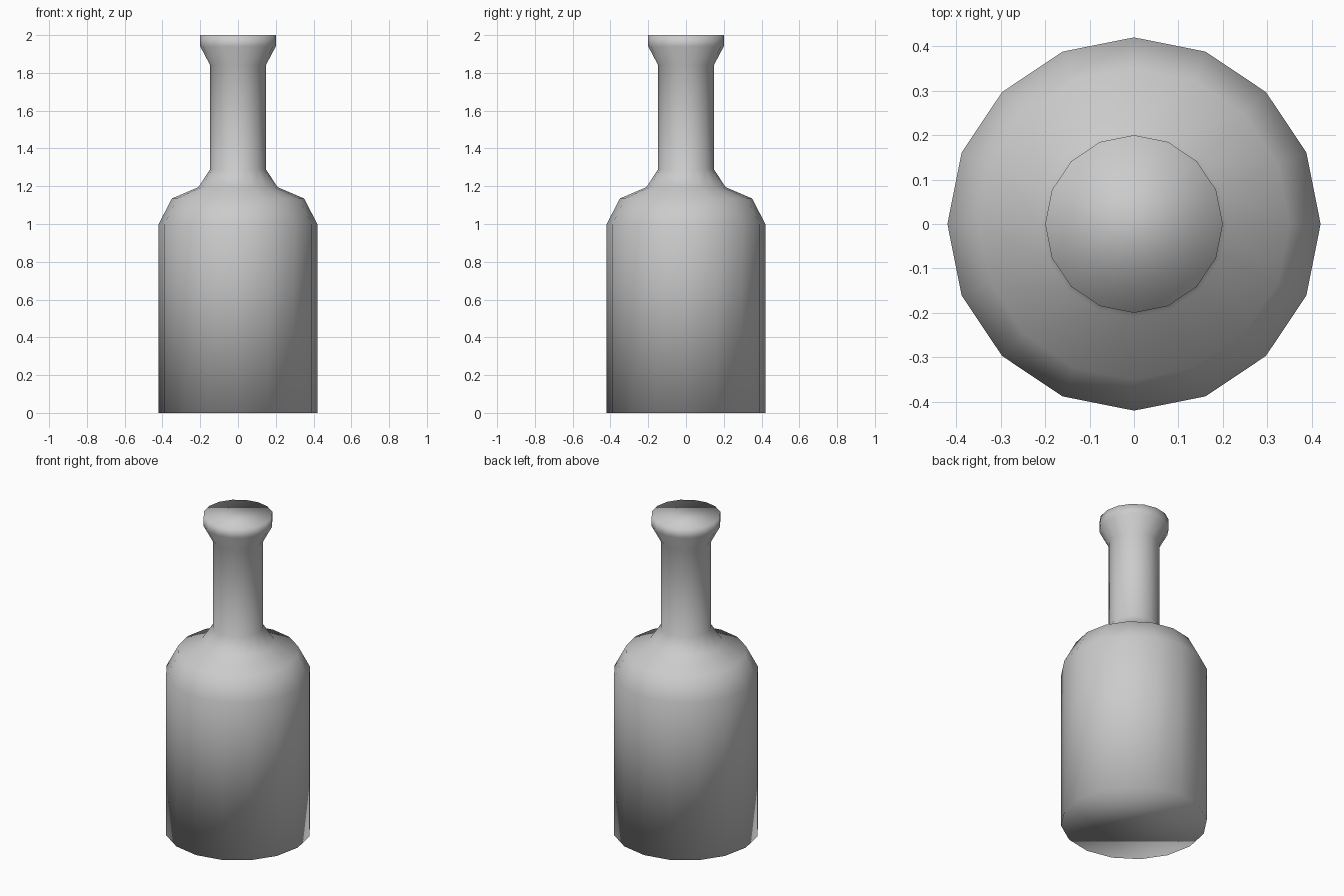
import bpy, bmesh
from math import cos, sin, pi

if "Cube" in bpy.data.objects:
    bpy.data.objects.remove(bpy.data.objects["Cube"])

SIDES = 16
# Profile (radius, height) from base to lip
PROFILE = [(0.42, 0), (0.42, 1.0), (0.35, 1.135), (0.21, 1.195),
           (0.147, 1.29), (0.147, 1.84), (0.2, 1.94), (0.2, 2.0)]

# Bottle: one ring of vertices per profile point
bm = bmesh.new()
rings = [[bm.verts.new((r * cos(2 * pi * i / SIDES), r * sin(2 * pi * i / SIDES), z))
          for i in range(SIDES)] for r, z in PROFILE]

# Walls between neighbouring rings
for low, high in zip(rings, rings[1:]):
    for i in range(SIDES):
        j = (i + 1) % SIDES
        bm.faces.new((low[i], low[j], high[j], high[i]))

# Closed base and top
bm.faces.new(rings[0][::-1])
bm.faces.new(rings[-1])

# Smooth everywhere, including over the rims
for f in bm.faces:
    f.smooth = True

mesh = bpy.data.meshes.new("bottle")
bm.to_mesh(mesh)
bm.free()
bpy.context.collection.objects.link(bpy.data.objects.new("bottle", mesh))
